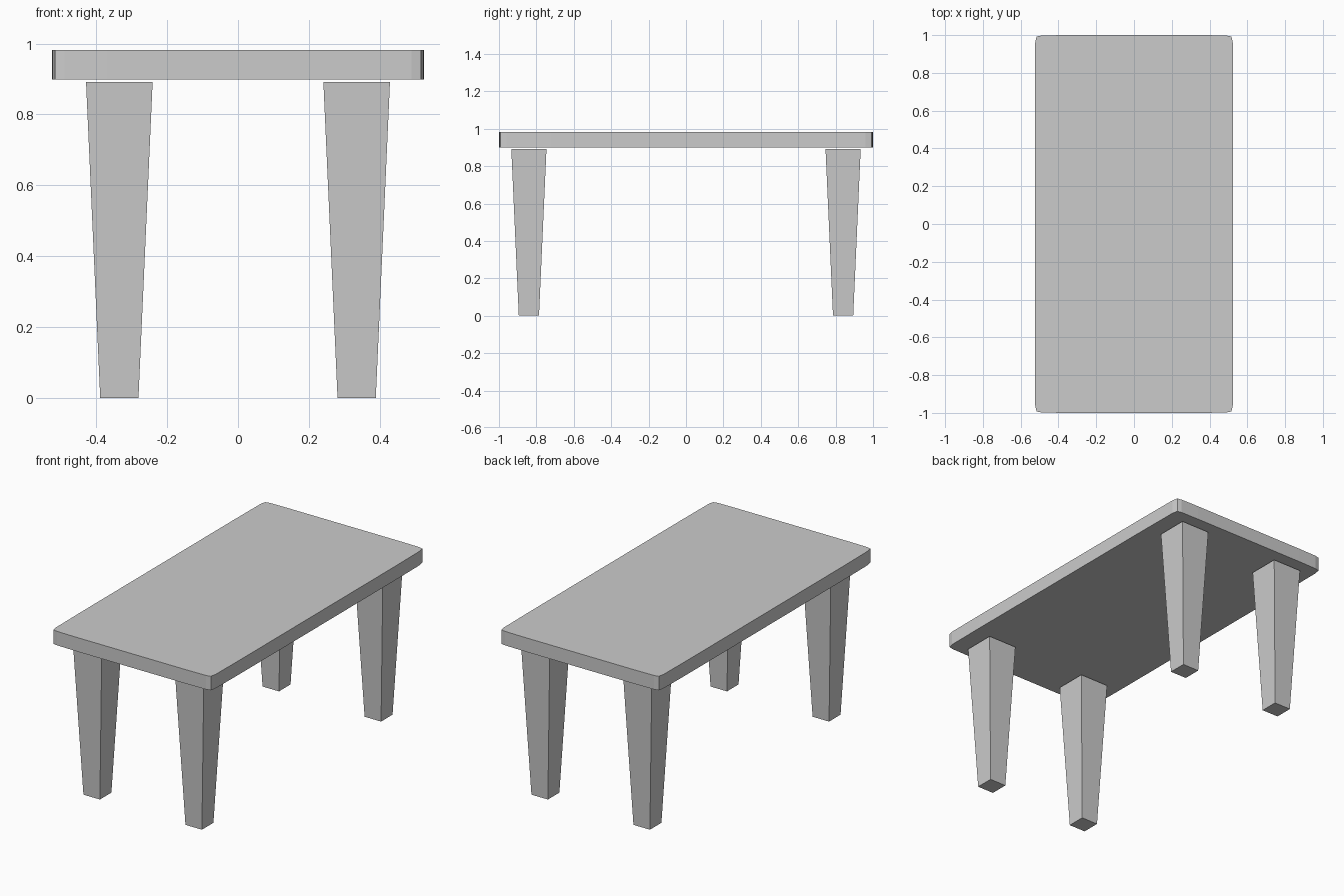
import bpy, bmesh

if "Cube" in bpy.data.objects:
    bpy.data.objects.remove(bpy.data.objects["Cube"])


def make_object(name, rings):
    """Closed solid lofted through rings of equal point count."""
    bm = bmesh.new()
    loops = [[bm.verts.new(p) for p in ring] for ring in rings]
    n = len(loops[0])
    bm.faces.new(loops[0])
    bm.faces.new(loops[-1])
    for a, b in zip(loops, loops[1:]):
        for i in range(n):
            j = (i + 1) % n
            bm.faces.new((a[i], a[j], b[j], b[i]))
    bmesh.ops.recalc_face_normals(bm, faces=bm.faces[:])
    mesh = bpy.data.meshes.new(name)
    bm.to_mesh(mesh)
    bm.free()
    obj = bpy.data.objects.new(name, mesh)
    bpy.context.collection.objects.link(obj)
    return obj


def square(cx, cy, half, z):
    return [(cx + sx * half, cy + sy * half, z)
            for sx, sy in ((-1, -1), (1, -1), (1, 1), (-1, 1))]


# Table top: thin slab with barely softened corners
corner = [(0.525, 0.72), (0.523, 0.96), (0.516, 0.992), (0.49, 0.998), (0.37, 1.0)]
outline = (corner
           + [(-x, y) for x, y in reversed(corner)]
           + [(-x, -y) for x, y in corner]
           + [(x, -y) for x, y in reversed(corner)])
make_object("table_top", [[(x, y, z) for x, y in outline] for z in (0.899, 0.982)])

# Four square legs tapering to the floor, just short of the top
for end, sy in (("front", -1), ("back", 1)):
    for side, sx in (("left", -1), ("right", 1)):
        cx, cy = sx * 0.335, sy * 0.84
        make_object(f"{end}_{side}_leg",
                    [square(cx, cy, 0.054, 0.0), square(cx, cy, 0.094, 0.892)])
